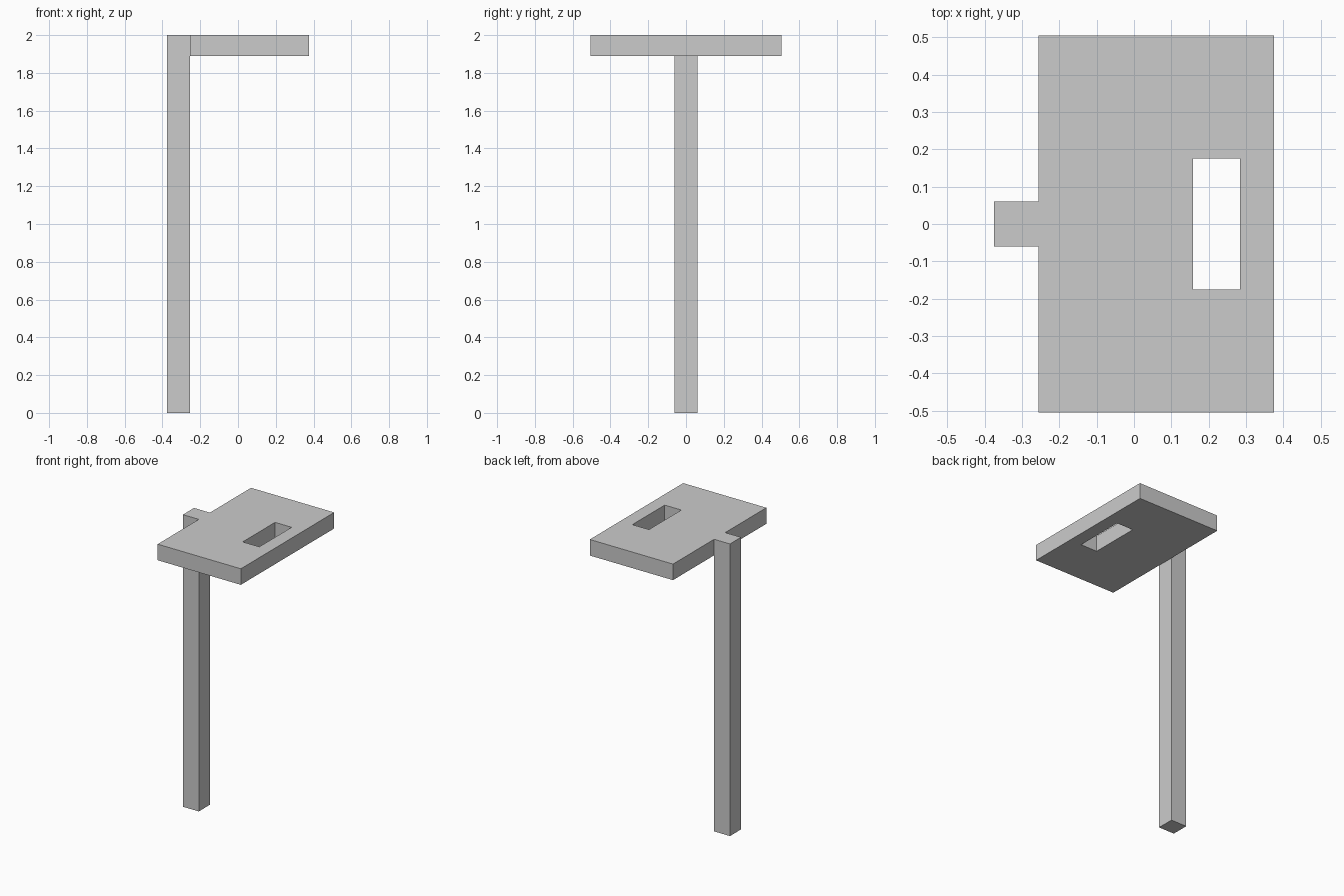
import bpy
import bmesh

cube = bpy.data.objects.get("Cube")
if cube:
    bpy.data.objects.remove(cube, do_unlink=True)

# Single plain grey
grey = bpy.data.materials.new("plain_grey")
grey.use_nodes = True
colour = (0.6, 0.6, 0.6, 1)
grey.diffuse_color = colour
grey.node_tree.nodes["Principled BSDF"].inputs["Base Color"].default_value = colour


def prism(name, outline, z0, z1, hole=None):
    """Extrude a rectangle (x0, x1, y0, y1), optionally with a rectangular opening."""
    bm = bmesh.new()

    def ring(rect, z):
        x0, x1, y0, y1 = rect
        return [bm.verts.new((x, y, z)) for x, y in ((x0, y0), (x1, y0), (x1, y1), (x0, y1))]

    def band(a, b):
        for i in range(4):
            j = (i + 1) % 4
            bm.faces.new((a[i], a[j], b[j], b[i]))

    low, high = ring(outline, z0), ring(outline, z1)
    band(low, high)
    if hole:
        hole_low, hole_high = ring(hole, z0), ring(hole, z1)
        band(hole_low, low)
        band(high, hole_high)
        band(hole_high, hole_low)
    else:
        bm.faces.new(low[::-1])
        bm.faces.new(high)
    bmesh.ops.recalc_face_normals(bm, faces=bm.faces)
    mesh = bpy.data.meshes.new(name)
    bm.to_mesh(mesh)
    bm.free()
    mesh.materials.append(grey)
    obj = bpy.data.objects.new(name, mesh)
    bpy.context.collection.objects.link(obj)
    return obj


# Square upright post
prism("post", (-0.375, -0.255, -0.06, 0.06), 0, 2)

# Flat board with a slot near its outer edge
prism("board", (-0.255, 0.375, -0.505, 0.505), 1.89, 2,
      hole=(0.158, 0.284, -0.175, 0.175))
